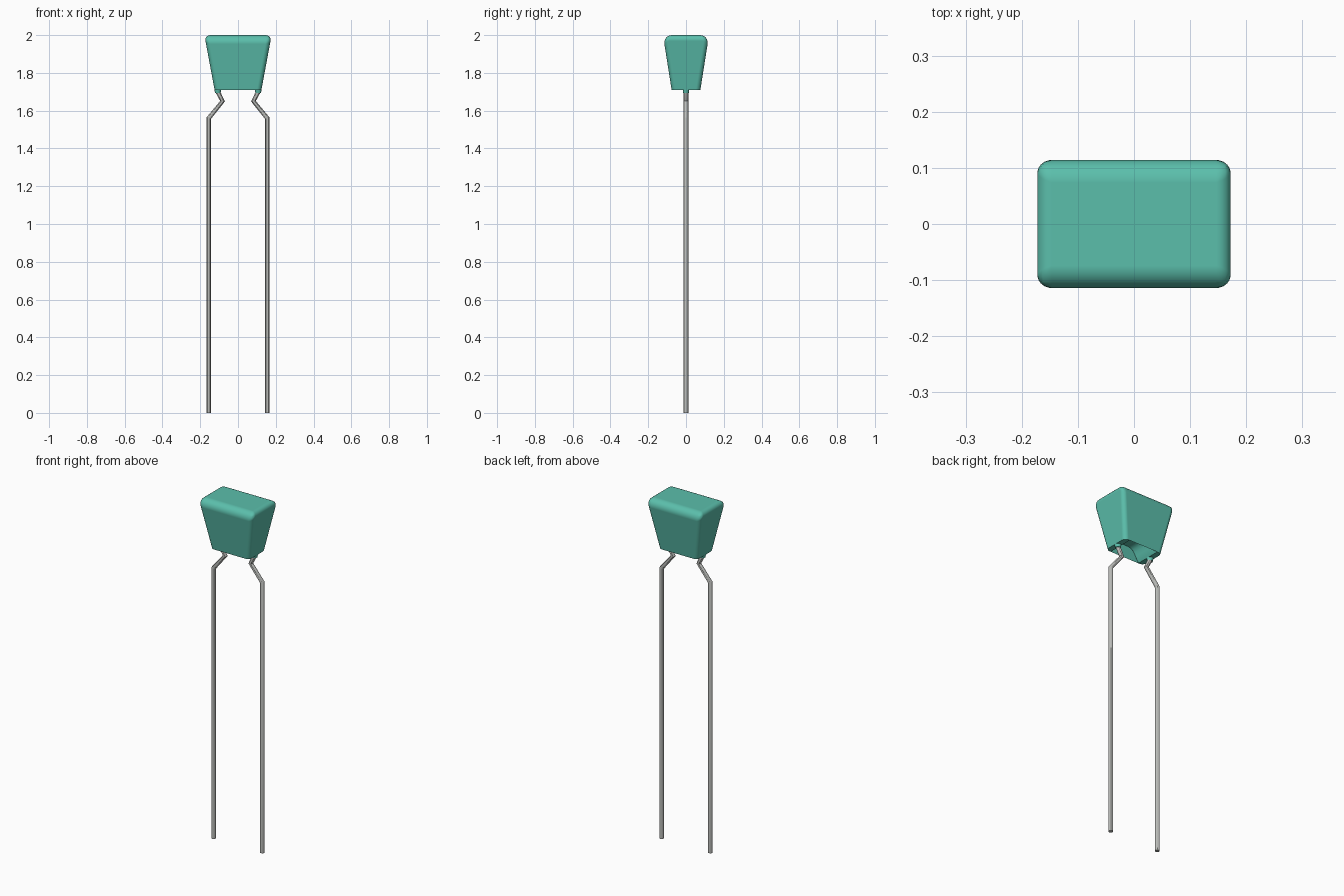
import bpy, bmesh, math

cube = bpy.data.objects.get("Cube")
if cube:
    bpy.data.objects.remove(cube, do_unlink=True)


def material(name, rgb, rough):
    m = bpy.data.materials.new(name)
    m.use_nodes = True
    m.diffuse_color = (*rgb, 1)
    bsdf = next(n for n in m.node_tree.nodes if n.type == 'BSDF_PRINCIPLED')
    bsdf.inputs["Base Color"].default_value = (*rgb, 1)
    bsdf.inputs["Roughness"].default_value = rough
    return m


GREEN = material("sea green coating", (0.105, 0.52, 0.41), 0.5)
METAL = material("tinned grey", (0.50, 0.51, 0.49), 0.5)


def select(ob):
    bpy.ops.object.select_all(action='DESELECT')
    bpy.context.view_layer.objects.active = ob
    ob.select_set(True)


def finish(ob, mat, angle=40):
    ob.data.materials.append(mat)
    select(ob)
    bpy.ops.object.shade_smooth_by_angle(angle=math.radians(angle))


# Body: half outline of the front, mirrored, extruded in y with a taper in z
TOP, FOOT = 2.0, 1.71
half = [(0.178, TOP), (0.124, FOOT), (0.092, FOOT), (0.083, 1.725), (0.075, 1.745),
        (0.068, 1.765), (0.059, 1.779), (0.047, 1.787), (0.033, 1.79)]
outline = half + [(-x, z) for x, z in reversed(half)]


def depth(z):
    return 0.076 + (z - FOOT) / (TOP - FOOT) * 0.046


bm = bmesh.new()
rings = [[bm.verts.new((x, s * depth(z), z)) for x, z in outline] for s in (-1, 1)]
bm.faces.new(rings[0])
bm.faces.new(list(reversed(rings[1])))
n = len(outline)
for i in range(n):
    j = (i + 1) % n
    bm.faces.new((rings[0][i], rings[1][i], rings[1][j], rings[0][j]))
bmesh.ops.recalc_face_normals(bm, faces=bm.faces)

# Rounding: widest on the long top edges, narrow around the notch
weight = bm.edges.layers.float.new("bevel_weight_edge")
for e in bm.edges:
    a, b = (v.co for v in e.verts)
    along_y = abs(a.y - b.y) > 0.1
    at_top = min(a.z, b.z) > TOP - 0.01
    at_foot = max(a.z, b.z) < FOOT + 0.01
    if at_top:
        e[weight] = 0.65 if along_y else 1.0
    elif along_y or at_foot:
        e[weight] = 0.0
    elif max(a.z, b.z) > TOP - 0.01:
        e[weight] = 0.5
    else:
        e[weight] = 0.14
me = bpy.data.meshes.new("body")
bm.to_mesh(me)
bm.free()
body = bpy.data.objects.new("body", me)
bpy.context.collection.objects.link(body)
finish(body, GREEN)
bev = body.modifiers.new("rounding", 'BEVEL')
bev.limit_method = 'WEIGHT'
bev.width = 0.048
bev.segments = 5
bev.use_clamp_overlap = False
bev.harden_normals = True

# Bent wire leads and the small coating collars they leave the body through
path = [(0.112, 1.73), (0.107, 1.70), (0.082, 1.65), (0.155, 1.56), (0.155, 0.0)]
for side, label in ((1, "left"), (-1, "right")):
    cu = bpy.data.curves.new(label + "_lead", 'CURVE')
    cu.dimensions = '3D'
    cu.bevel_depth = 0.0125
    cu.bevel_resolution = 4
    cu.use_fill_caps = True
    sp = cu.splines.new('POLY')
    sp.points.add(len(path) - 1)
    for p, (x, z) in zip(sp.points, path):
        p.co = (side * x, 0, z, 1)
    lead = bpy.data.objects.new(label + "_lead", cu)
    bpy.context.collection.objects.link(lead)
    select(lead)
    bpy.ops.object.convert(target='MESH')
    lead = bpy.context.view_layer.objects.active
    finish(lead, METAL, 30)

    bpy.ops.mesh.primitive_cone_add(vertices=16, radius1=0.0145, radius2=0.018,
                                    depth=0.02, location=(side * 0.107, 0, 1.703))
    collar = bpy.context.active_object
    collar.name = label + "_collar"
    finish(collar, GREEN)
